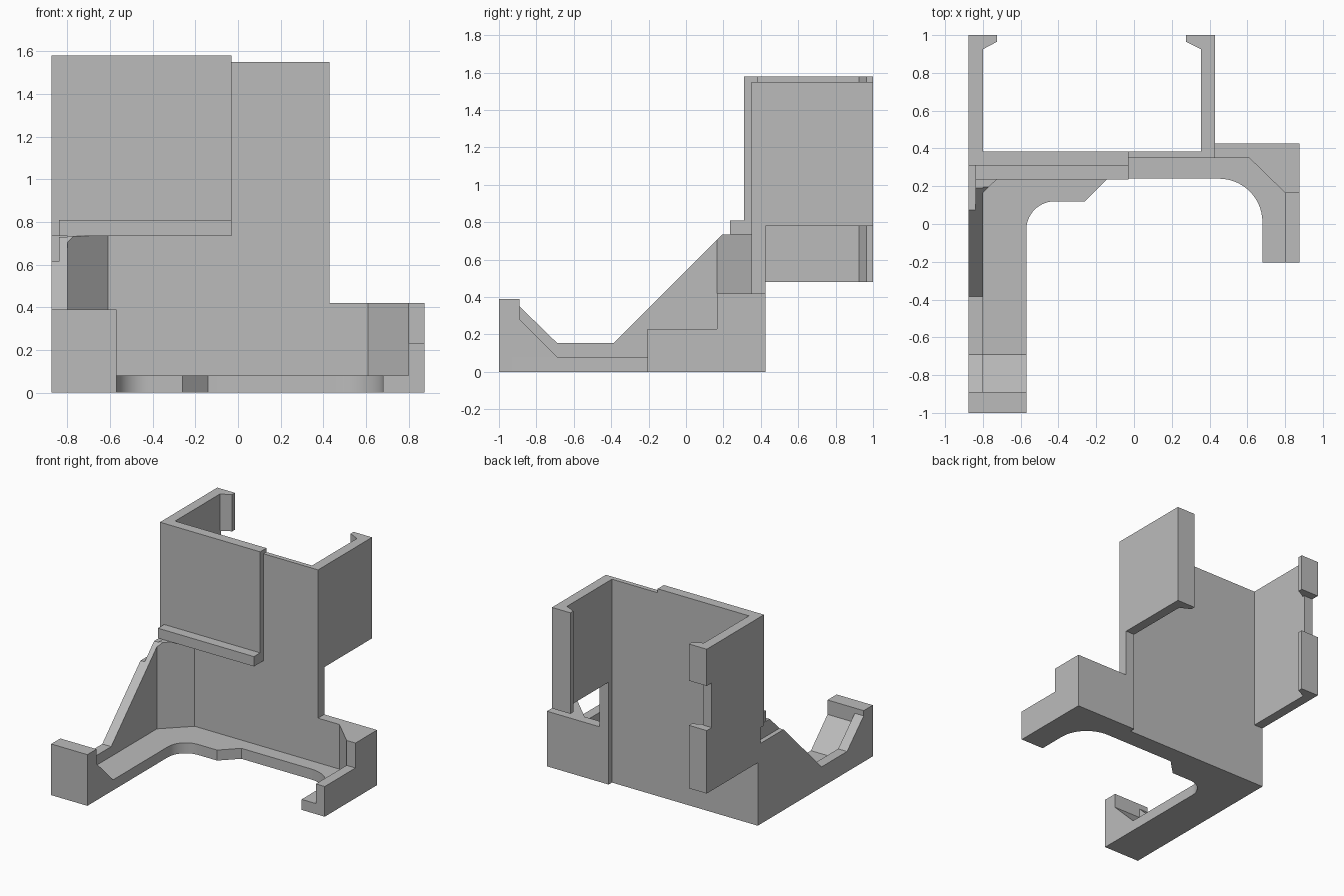
import bpy, bmesh
from math import sin, cos, pi
from mathutils import Vector

if "Cube" in bpy.data.objects:
    bpy.data.objects.remove(bpy.data.objects["Cube"], do_unlink=True)

grey = bpy.data.materials.new("plain_grey")
grey.use_nodes = True
COLOUR = (0.5, 0.5, 0.5, 1)
grey.diffuse_color = COLOUR
grey.node_tree.nodes["Principled BSDF"].inputs["Base Color"].default_value = COLOUR


def prism(name, points, lo, hi, axis="z", cut=None):
    """Extrude an outline: (x, y) along z, or (y, z) along x."""
    bm = bmesh.new()
    place = (lambda p: (p[0], p[1], lo)) if axis == "z" else (lambda p: (lo, p[0], p[1]))
    face = bm.faces.new([bm.verts.new(place(p)) for p in points])
    solid = bmesh.ops.extrude_face_region(bm, geom=[face])
    move = Vector((0, 0, hi - lo)) if axis == "z" else Vector((hi - lo, 0, 0))
    bmesh.ops.translate(bm, vec=move, verts=[v for v in solid["geom"] if isinstance(v, bmesh.types.BMVert)])
    if cut:
        bmesh.ops.bisect_plane(bm, geom=bm.verts[:] + bm.edges[:] + bm.faces[:],
                               plane_co=cut[0], plane_no=cut[1], clear_outer=True)
        bmesh.ops.holes_fill(bm, edges=[e for e in bm.edges if e.is_boundary])
    bmesh.ops.recalc_face_normals(bm, faces=bm.faces[:])
    mesh = bpy.data.meshes.new(name)
    bm.to_mesh(mesh)
    bm.free()
    mesh.materials.append(grey)
    obj = bpy.data.objects.new(name, mesh)
    bpy.context.collection.objects.link(obj)
    return obj


def box(name, x, y, z):
    return prism(name, [(x[0], y[0]), (x[1], y[0]), (x[1], y[1]), (x[0], y[1])], *z)


def arc(cx, cy, r, start, end, steps=14):
    angles = [start + (end - start) * i / steps for i in range(steps + 1)]
    return [(cx + r * cos(a), cy + r * sin(a)) for a in angles]


OUT, IN = 0.875, 0.80          # outer and inner faces of the sides
FRONT, BACK, REAR = 0.35, 0.385, 0.425

# Floor plate with rounded inner corners
floor = prism("floor_plate",
              [(-OUT, -1), (-0.57, -1)] + arc(-0.42, -0.03, 0.15, pi, pi / 2)
              + [(-0.26, 0.12), (-0.14, 0.24)] + arc(0.45, 0.01, 0.23, pi / 2, 0)
              + [(0.68, -0.205), (OUT, -0.205), (OUT, REAR), (0.355, REAR), (0.355, BACK), (-OUT, BACK)],
              0, 0.08)

# End block and ramp of the long arm
prism("arm_end", [(-1, 0), (-1, 0.39), (-0.89, 0.39), (-0.89, 0.28), (-0.69, 0.08), (-0.69, 0)],
      -OUT, -0.57, "x")

# Sloped side rail, with a notch in its outer layer
rail = [(-1, 0), (-1, 0.39), (-0.89, 0.39), (-0.89, 0.35), (-0.69, 0.155), (-0.385, 0.155)]
prism("side_rail_inner", rail + [(0.19, 0.73), (BACK, 0.73), (BACK, 0)], -0.84, -IN, "x")
prism("side_rail_outer", rail + [(0.075, 0.615), (BACK, 0.615), (BACK, 0)], -OUT, -0.84, "x")

# Corner fillets
prism("right_corner_fillet", [(-IN, 0.165), (-0.61, FRONT), (-IN, FRONT)], 0, 0.735,
      cut=((0, 0.19, 0.73), (0, -1, 1)))
prism("left_corner_fillet", [(IN, 0.165), (0.61, FRONT), (IN, FRONT)], 0, 0.42)

# Back wall, thick upper panel and its ledge
box("back_wall_low", (-IN, 0.355), (FRONT, BACK), (0, 0.76))
box("back_wall_high", (-0.03, 0.355), (FRONT, BACK), (0.76, 1.55))
box("upper_panel", (-OUT, -0.03), (0.31, BACK), (0.735, 1.58))
box("panel_ledge", (-0.84, -0.03), (0.235, FRONT), (0.735, 0.81))
box("wall_post", (0.355, 0.43), (FRONT, REAR), (0, 1.55))

# Low block and stepped rail on the short side
box("short_block", (0.43, OUT), (FRONT, REAR), (0, 0.42))
prism("short_rail", [(-0.205, 0), (-0.205, 0.23), (0.165, 0.23), (0.165, 0.42), (REAR, 0.42), (REAR, 0)],
      IN, OUT, "x")

# Holder side walls
box("holder_right_wall", (-OUT, -IN), (0.31, 0.94), (0.735, 1.58))
box("holder_right_wall_low", (-OUT, -IN), (FRONT, 0.94), (0.48, 0.735))
box("holder_left_wall", (0.355, 0.43), (FRONT, 1), (0.78, 1.55))


# Hooked lips at the rear ends of the holder walls
def lip(name, outer, inner, tip, lo, hi):
    prism(name, [(outer, 0.925), (outer, 1), (tip, 1), (tip, 0.965), (inner, 0.925)], lo, hi)


lip("right_lip_top", -OUT, -IN, -0.725, 1.30, 1.58)
lip("right_lip_bottom", -OUT, -IN, -0.725, 0.48, 0.96)
lip("left_lip", 0.43, 0.355, 0.275, 0.78, 1.55)

# Smooth only the rounded floor corners
bpy.ops.object.select_all(action="DESELECT")
floor.select_set(True)
bpy.context.view_layer.objects.active = floor
bpy.ops.object.shade_smooth_by_angle()
